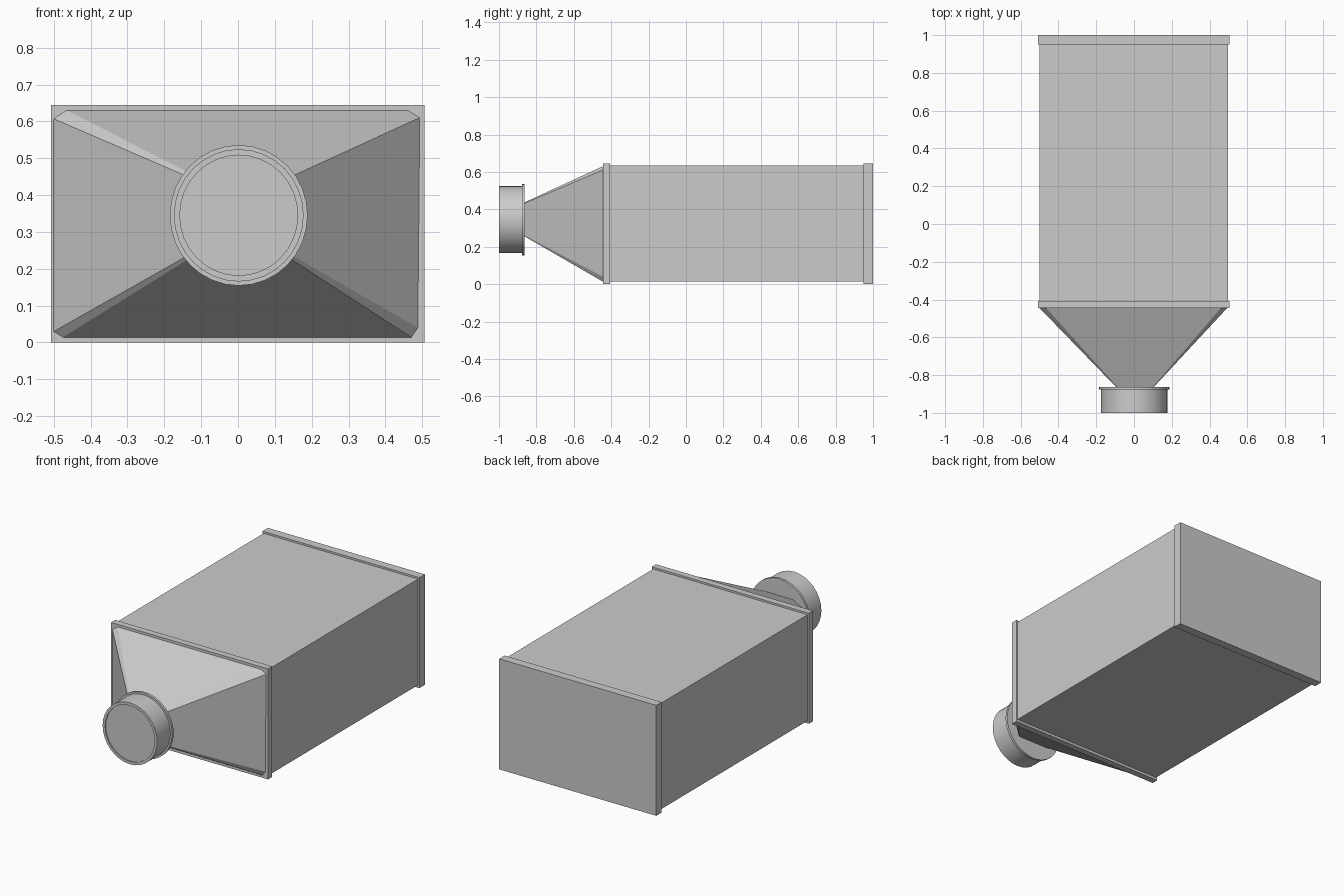
import bpy, bmesh
from math import sin, cos, tau

if "Cube" in bpy.data.objects:
    bpy.data.objects.remove(bpy.data.objects["Cube"])


def make_object(name, bm):
    bmesh.ops.recalc_face_normals(bm, faces=bm.faces)
    mesh = bpy.data.meshes.new(name)
    bm.to_mesh(mesh)
    bm.free()
    obj = bpy.data.objects.new(name, mesh)
    bpy.context.collection.objects.link(obj)
    return obj


def loft(name, rings):
    """Skin matching rings of points and close both ends."""
    bm = bmesh.new()
    loops = [[bm.verts.new(p) for p in ring] for ring in rings]
    n = len(loops[0])
    for a, b in zip(loops, loops[1:]):
        for i in range(n):
            j = (i + 1) % n
            bm.faces.new((a[i], a[j], b[j], b[i]))
    bm.faces.new(loops[0])
    bm.faces.new(loops[-1])
    return make_object(name, bm)


def box(name, x, y, z):
    ring = [(x[0], z[0]), (x[1], z[0]), (x[1], z[1]), (x[0], z[1])]
    return loft(name, [[(px, yy, pz) for px, pz in ring] for yy in y])


# Rectangular housing with a flange at each end
box("housing", (-0.5, 0.497), (-0.42, 0.97), (0.015, 0.634))
box("front_flange", (-0.508, 0.506), (-0.445, -0.407), (0.0, 0.645))
box("rear_flange", (-0.508, 0.506), (0.95, 1.0), (0.0, 0.645))

# Tapered transition with clipped corners
wide = [(-0.5, 0.03), (-0.475, 0.014), (0.47, 0.014), (0.488, 0.04),
        (0.493, 0.61), (0.46, 0.63), (-0.465, 0.63), (-0.5, 0.607)]
narrow = [(-0.09, 0.262), (-0.083, 0.258), (0.095, 0.258), (0.1, 0.263),
          (0.1, 0.43), (0.095, 0.435), (-0.083, 0.435), (-0.09, 0.43)]
loft("transition", [[(x, y, z) for x, z in ring]
                    for ring, y in ((wide, -0.445), (narrow, -0.868))])

# Round collar: back lip, barrel and slightly recessed end disc
profile = [(0.187, -0.863), (0.187, -0.877), (0.176, -0.877),
           (0.176, -1.0), (0.16, -1.0), (0.16, -0.994)]
sides = 32
collar = loft("collar", [[(0.002 + r * cos(tau * i / sides), y,
                           0.345 + 1.02 * r * sin(tau * i / sides))
                          for i in range(sides)] for r, y in profile])
bpy.context.view_layer.objects.active = collar
collar.select_set(True)
bpy.ops.object.shade_smooth_by_angle(angle=0.6)
